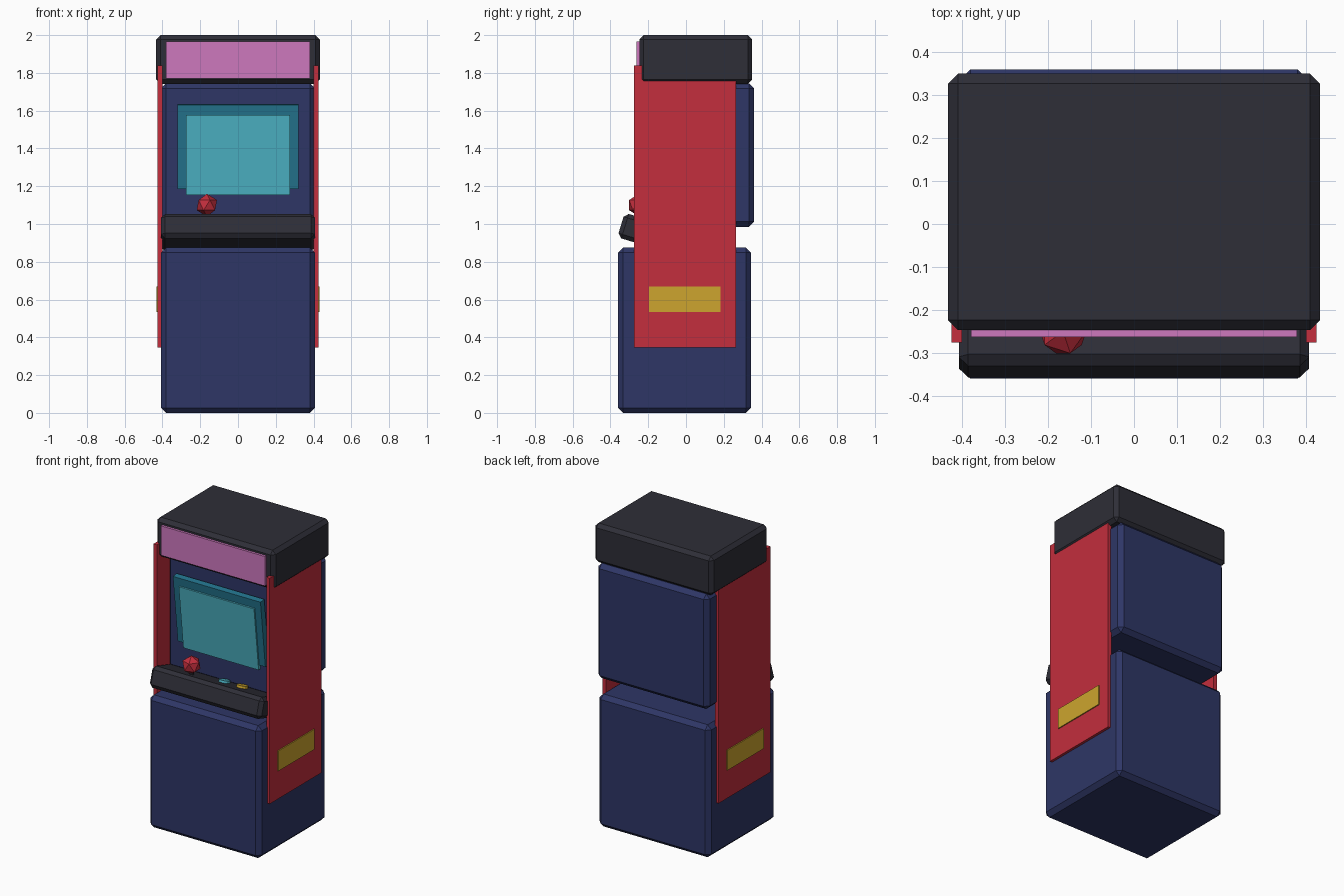
import bpy, math
from mathutils import Matrix

if "Cube" in bpy.data.objects:
    bpy.data.objects.remove(bpy.data.objects["Cube"])


def material(name, r, g, b):
    def lin(c):
        c /= 255
        return c / 12.92 if c <= 0.04045 else ((c + 0.055) / 1.055) ** 2.4
    m = bpy.data.materials.new(name)
    m.diffuse_color = (lin(r), lin(g), lin(b), 1)
    m.use_nodes = True
    m.node_tree.nodes["Principled BSDF"].inputs["Base Color"].default_value = m.diffuse_color
    return m


NAVY = material("navy", 46, 54, 102)
CHARCOAL = material("charcoal", 46, 46, 55)
RED = material("red", 195, 46, 61)
PINK = material("pink", 205, 120, 190)
CYAN = material("cyan", 78, 182, 200)
TEAL = material("dark teal", 36, 118, 144)
YELLOW = material("yellow", 205, 165, 46)


def box(name, mat, center, size, bevel=0.0, tilt=0.0):
    bpy.ops.mesh.primitive_cube_add(size=1, location=center)
    o = bpy.context.object
    o.name = name
    o.data.transform(Matrix.Diagonal((*size, 1)))
    o.rotation_euler.x = math.radians(tilt)
    o.data.materials.append(mat)
    if bevel:
        b = o.modifiers.new("chamfer", 'BEVEL')
        b.width = bevel
        b.segments = 1
    return o


def span(name, mat, x, y, z, bevel=0.0):
    """Box given by its (min, max) on each axis."""
    return box(name, mat, [(a + b) / 2 for a, b in (x, y, z)],
               [b - a for a, b in (x, y, z)], bevel)


def disc(name, mat, loc, radius, height, sides, tilt):
    bpy.ops.mesh.primitive_cylinder_add(vertices=sides, radius=radius, depth=height,
                                        location=loc, rotation=(math.radians(tilt), 0, 0))
    o = bpy.context.object
    o.name = name
    o.data.materials.append(mat)
    return o


W = 0.408
# cabinet bodies and header
span("lower_cabinet", NAVY, (-W, W), (-0.36, 0.345), (0, 0.875), 0.027)
span("upper_cabinet", NAVY, (-W, W), (-0.16, 0.36), (0.985, 1.745), 0.027)
span("header", CHARCOAL, (-0.433, 0.433), (-0.247, 0.35), (1.742, 2.0), 0.023)
span("marquee_panel", PINK, (-0.38, 0.38), (-0.263, -0.235), (1.77, 1.965))

# side panels with stripe plates
for s, side in ((-1, "left"), (1, "right")):
    span(side + "_side_panel", RED, sorted((s * 0.4, s * 0.425)),
         (-0.276, 0.266), (0.347, 1.838))
    span(side + "_stripe", YELLOW, sorted((s * 0.424, s * 0.432)),
         (-0.195, 0.183), (0.535, 0.668))

# screen, leaning forward at the top
box("screen_bezel", TEAL, (0, -0.177, 1.41), (0.64, 0.04, 0.45), tilt=6.5)
box("screen", CYAN, (0, -0.187, 1.367), (0.55, 0.03, 0.425), tilt=6.5)

# control panel, raised at the front
TILT = -17
PANEL = (0, -0.21, 0.954)
box("control_panel", CHARCOAL, PANEL, (2 * W, 0.28, 0.135), 0.022, TILT)


def on_panel(x, y, lift):
    """Point above the sloping panel top."""
    a = math.radians(TILT)
    z = PANEL[2] + 0.0675 / math.cos(a) + (y - PANEL[1]) * math.tan(a)
    return (x, y, z + lift)


# buttons and joystick
disc("cyan_button", CYAN, on_panel(0.045, -0.205, 0.004), 0.035, 0.022, 12, TILT)
disc("yellow_button", YELLOW, on_panel(0.175, -0.205, 0.004), 0.035, 0.022, 12, TILT)
disc("joystick_shaft", CHARCOAL, on_panel(-0.165, -0.25, 0.02), 0.015, 0.08, 8, 0)
bpy.ops.mesh.primitive_ico_sphere_add(subdivisions=1, radius=0.06, location=(-0.165, -0.25, 1.1))
ball = bpy.context.object
ball.name = "joystick_ball"
ball.data.materials.append(RED)
